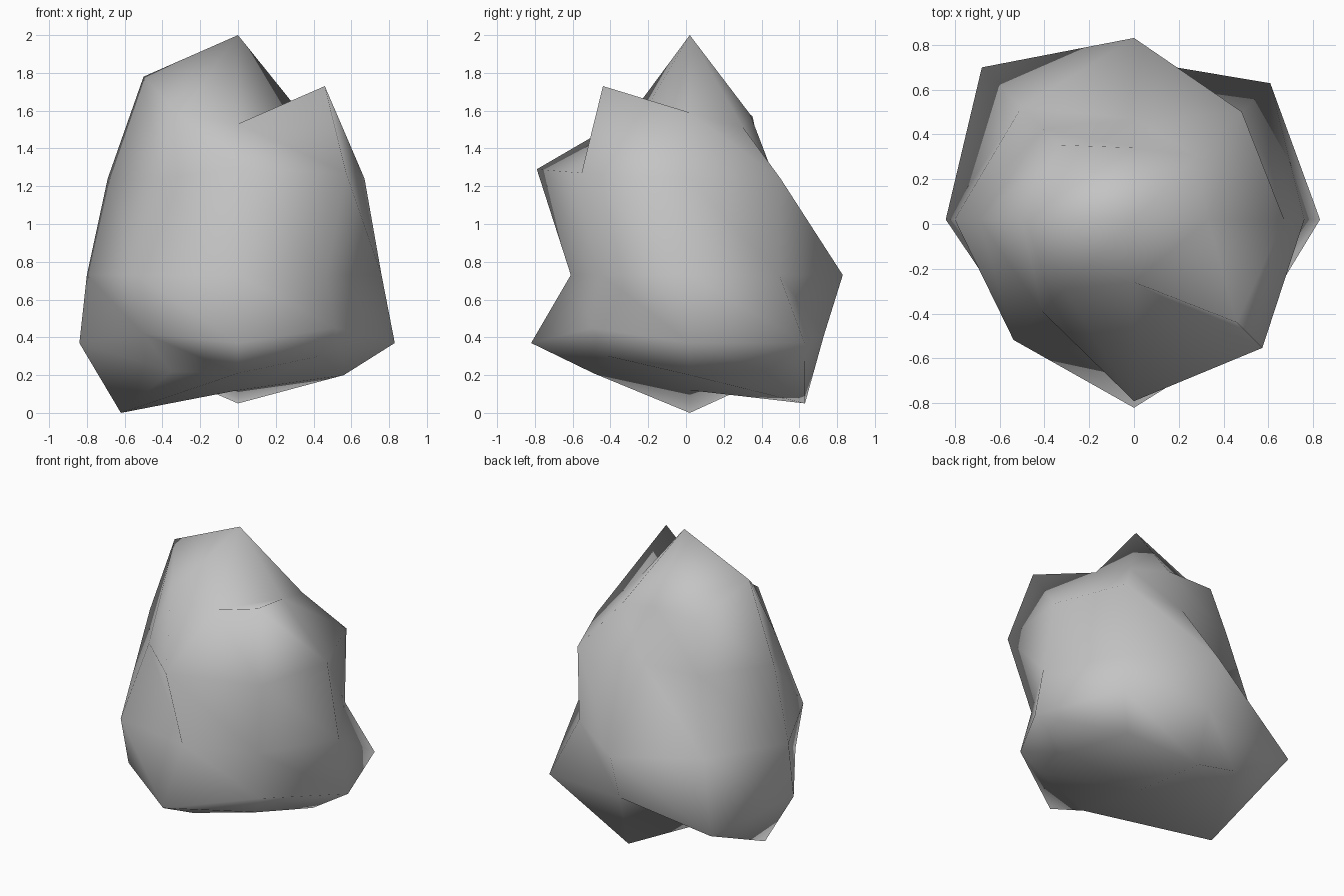
import bpy
import bmesh
from math import sin, cos, pi

default_cube = bpy.data.objects.get("Cube")
if default_cube:
    bpy.data.objects.remove(default_cube, do_unlink=True)

SIDES = 8
CENTRE_Y = 0.02


def make_material(name, colour):
    """One plain flat colour for viewport and render."""
    material = bpy.data.materials.new(name)
    material.use_nodes = True
    material.diffuse_color = colour
    shader = material.node_tree.nodes["Principled BSDF"]
    shader.inputs["Base Color"].default_value = colour
    shader.inputs["Roughness"].default_value = 0.9
    return material


def add_ring(mesh, radii, heights):
    """Irregular ring of points, counted anticlockwise from the +x side."""
    ring = []
    for step, (radius, height) in enumerate(zip(radii, heights)):
        angle = step * 2 * pi / SIDES
        point = (radius * cos(angle), CENTRE_Y + radius * sin(angle), height)
        ring.append(mesh.verts.new(point))
    return ring


def bridge_rings(mesh, upper, lower):
    """Join two neighbouring rings with a band of triangles."""
    for step in range(SIDES):
        following = (step + 1) % SIDES
        mesh.faces.new((upper[step], lower[step], lower[following]))
        mesh.faces.new((upper[step], lower[following], upper[following]))


def close_end(mesh, ring, height, notches):
    """Cap an end with four split quads; a notch leaves its corner off the tip."""
    tip = mesh.verts.new((0, CENTRE_Y, height))
    for step in range(0, SIDES, 2):
        side, corner = ring[step], ring[step + 1]
        next_side = ring[(step + 2) % SIDES]
        if step in notches:
            mesh.faces.new((tip, side, next_side))
            mesh.faces.new((side, corner, next_side))
        else:
            mesh.faces.new((tip, side, corner))
            mesh.faces.new((tip, corner, next_side))


# Jagged crown, shoulder, waist, wide skirt and uneven foot of the boulder
crown = ([.33, .4, .32, .47, .5, .44, .28, .65],
         [1.59, 1.51, 1.58, 1.57, 1.78, 1.58, 1.53, 1.73])
shoulder = ([.67, .68, .45, .57, .69, .58, .81, .81],
            [1.24] * 6 + [1.29, 1.27])
waist = ([.76, .67, .81, .71, .8, .76, .63, .66], [.73] * SIDES)
skirt = ([.83, .86, .71, .96, .84, .71, .84, .73],
         [.37, .37, .41, .31, .37, .42, .37, .45])
foot = ([.56, .57, .61, .62, .62, .5, .51, .61],
        [.2, .22, .05, .24, 0, .22, .21, .3])

mesh = bmesh.new()
rings = [add_ring(mesh, radii, heights)
         for radii, heights in (crown, shoulder, waist, skirt, foot)]
for upper, lower in zip(rings, rings[1:]):
    bridge_rings(mesh, upper, lower)

# Peak and underside
close_end(mesh, rings[0], 2, notches=(2, 6))
close_end(mesh, rings[-1], .12, notches=(0, 4))
bmesh.ops.recalc_face_normals(mesh, faces=mesh.faces)

# Softly shaded grey stone
for face in mesh.faces:
    face.smooth = True
data = bpy.data.meshes.new("boulder")
mesh.to_mesh(data)
mesh.free()
data.materials.append(make_material("stone grey", (.55, .55, .55, 1)))
boulder = bpy.data.objects.new("boulder", data)
bpy.context.scene.collection.objects.link(boulder)
